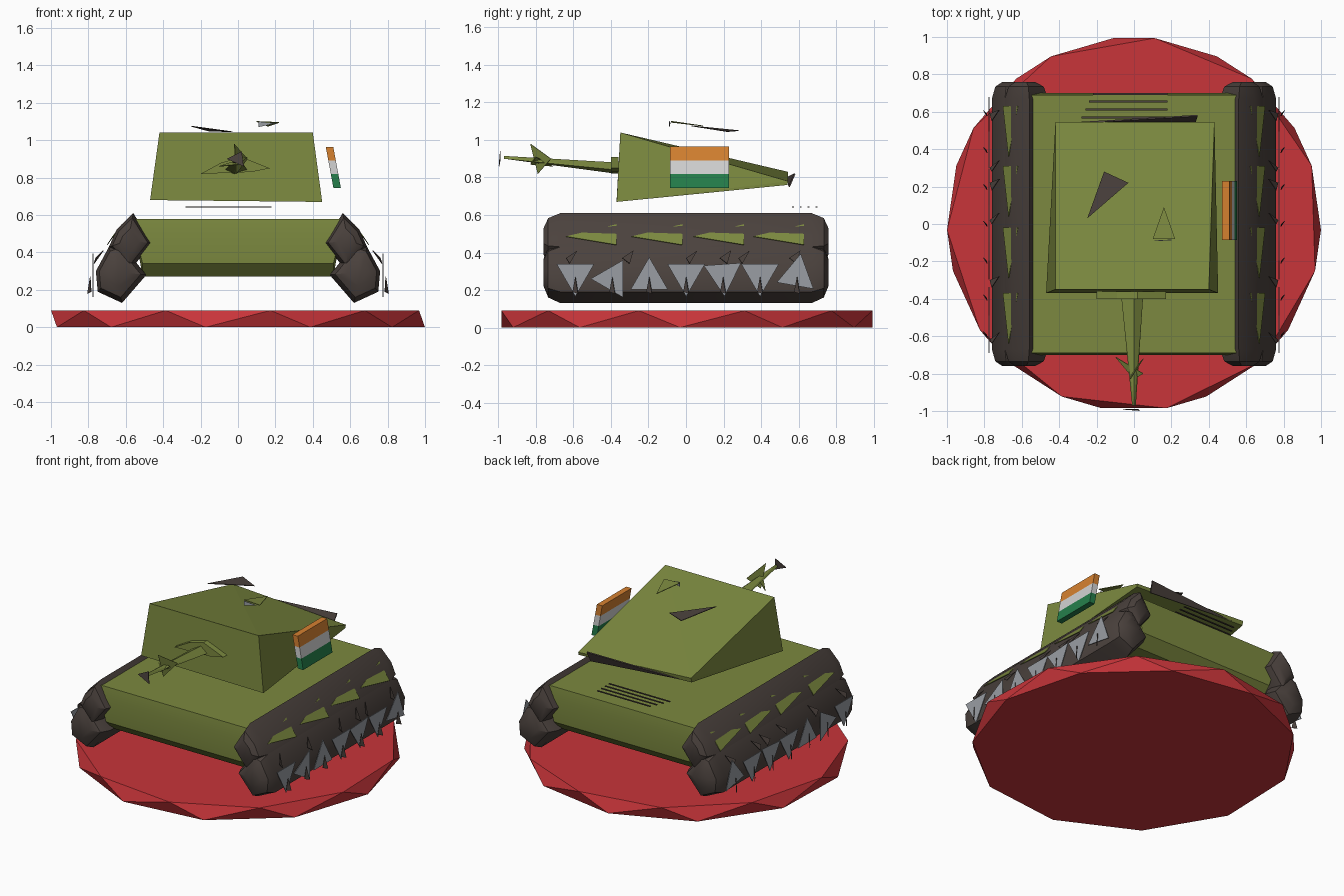
import bpy, bmesh
from math import sin, cos, pi, radians
from mathutils import Vector

if "Cube" in bpy.data.objects:
    bpy.data.objects.remove(bpy.data.objects["Cube"])


def material(name, r, g, b):
    m = bpy.data.materials.new(name)
    m.use_nodes = True
    m.diffuse_color = (r, g, b, 1)
    m.node_tree.nodes["Principled BSDF"].inputs["Base Color"].default_value = (r, g, b, 1)
    return m


RED = material("red", .58, .035, .042)
OLIVE = material("olive", .2, .25, .05)
BROWN = material("dark brown", .07, .054, .047)
GREY = material("steel grey", .32, .34, .37)
ORANGE = material("orange", .67, .22, .03)
WHITE = material("white", .65, .65, .65)
GREEN = material("green", .018, .21, .07)


def finish(name, bm, mat, smooth=False):
    bmesh.ops.recalc_face_normals(bm, faces=bm.faces)
    mesh = bpy.data.meshes.new(name)
    bm.to_mesh(mesh)
    bm.free()
    mesh.materials.append(mat)
    ob = bpy.data.objects.new(name, mesh)
    bpy.context.collection.objects.link(ob)
    if smooth:
        bpy.ops.object.select_all(action='DESELECT')
        ob.select_set(True)
        bpy.context.view_layer.objects.active = ob
        bpy.ops.object.shade_smooth_by_angle(angle=radians(35))
    return ob


def solid(name, points, mat, smooth=False):
    """Convex solid around a few corner points."""
    bm = bmesh.new()
    for p in points:
        bm.verts.new(p)
    bmesh.ops.convex_hull(bm, input=bm.verts)
    return finish(name, bm, mat, smooth)


def shard(name, points, mat, thick=.004):
    """Thin triangular plate."""
    a, b, c = map(Vector, points)
    n = (b - a).cross(c - a).normalized() * thick / 2
    return solid(name, [p + s * n for p in (a, b, c) for s in (-1, 1)], mat)


def mirror(ob):
    m = ob.modifiers.new("mirror", 'MIRROR')
    m.use_axis[0] = True
    return ob


# round base: two rings twisted against each other
SIDES = 11
ring = []
for z, twist in ((0, -10), (.09, 10)):
    for k in range(SIDES):
        a = radians(twist) + 2 * pi * k / SIDES
        ring.append((sin(a), -cos(a), z))
solid("base_disc", ring, RED)

# hull
profile = [(.69, .58), (.7, .5), (.69, .34), (.62, .27)]
solid("hull", [(sx * (.55 if z > .4 else .51), sy * y, z)
               for y, z in profile for sx in (-1, 1) for sy in (-1, 1)], OLIVE, True)


# tracks: two stacked bars with diamond sections and tapered ends
def track_bar(name, section):
    cx = sum(p[0] for p in section) / len(section)
    cz = sum(p[1] for p in section) / len(section)
    pts = []
    for y, s in ((.67, 1), (.735, .82), (.76, .45)):
        for x, z in section:
            for side in (-1, 1):
                pts.append((cx + (x - cx) * s, side * y, cz + (z - cz) * s))
    mirror(solid(name, pts, BROWN, True))


track_bar("upper_track", [(.56, .61), (.46, .45), (.58, .3), (.69, .43), (.65, .52)])
track_bar("lower_track", [(.63, .45), (.69, .43), (.76, .3), (.75, .19), (.62, .13), (.49, .28)])

# olive side guards lying on the upper track slope
for i, y in enumerate((-.64, -.29, .04, .36)):
    mirror(shard("side_guard_%d" % i,
                 [(.67, y, .485), (.62, y + .27, .55), (.70, y + .27, .44)], OLIVE))

# wheel plates: triangles, each turned a different way
turns = (180, -90, 0, 180, 176, 180, 130)
for i, turn in enumerate(turns):
    y0 = -.59 + i * .197
    z0 = .28 if turn > 90 else .26
    pts = []
    for k in range(3):
        a = radians(turn + 120 * k)
        pts.append((.775, y0 + .115 * sin(a), z0 + .115 * cos(a)))
    mirror(shard("wheel_plate_%d" % i, pts, GREY))
    # hub spike
    mirror(shard("hub_spike_%d" % i,
                 [(.785, y0 - .015, .19), (.805, y0 + .015, .18), (.79, y0, .27)], BROWN))

# return roller shards
for i, y in enumerate((-.61, -.31, .03, .21, .31, .58)):
    s = 1 if i % 2 else -1
    mirror(shard("roller_shard_%d" % i,
                 [(.76, y - .03, .37), (.72, y + .03, .41), (.77, y + .01 * s, .34)], BROWN))

# turret wedge
solid("turret", [(-.42, -.35, 1.04), (.40, -.35, 1.04), (-.47, -.37, .68), (.45, -.37, .67),
                 (-.42, .545, .83), (.43, .545, .78), (-.42, .54, .80), (.43, .54, .76)], OLIVE)

# turret rear plate
shard("turret_rear_plate", [(-.33, .54, .80), (.34, .58, .82), (.33, .55, .75)], BROWN, .008)

# gun mount, barrel, collar and muzzle
solid("gun_mount", [(x, y, z) for x, z in
                    ((-.2, .82), (-.09, .88), (.02, .91), (.17, .85), (.07, .83))
                    for y in (-.36, -.40)], OLIVE)
solid("barrel", [(-.07, -.37, .84), (.05, -.37, .84), (0, -.37, .88), (-.02, -.37, .82),
                 (.01, -.97, .90), (-.01, -.97, .90), (0, -.97, .915)], OLIVE)
shard("barrel_collar", [(-.02, -.83, .98), (.05, -.72, .90), (-.01, -.79, .82)], OLIVE)
shard("barrel_collar_cross", [(-.1, -.71, .86), (.05, -.80, .91), (0, -.83, .87)], OLIVE)
shard("muzzle", [(-.06, -.99, .90), (.02, -.99, .94), (.03, -.997, .86)], BROWN)

# hatch shards above the turret
shard("hatch", [(-.16, .28, 1.05), (-.03, .22, 1.045), (-.25, .03, 1.075)], BROWN)
shard("cupola_plate", [(.16, .09, 1.075), (.1, -.08, 1.10), (.22, -.08, 1.095)], OLIVE)
shard("cupola_edge", [(.11, -.09, 1.10), (.2, -.085, 1.09), (.11, -.09, 1.07)], GREY)

# leaning striped flag
for i, (name, mat) in enumerate((("bottom", GREEN), ("middle", WHITE), ("top", ORANGE))):
    pts = []
    for level in (i, i + 1):
        x, z = .51 - level * .0135, .745 + level * .073
        pts += [(x + dx, y, z) for dx in (0, .04) for y in (-.085, .23)]
    solid("flag_%s_stripe" % name, pts, mat)

# engine grille slats
for i in range(4):
    y = .57 + i * .042
    solid("grille_slat_%d" % i, [(x, y + dy, z) for x in (-.28 + .02 * i, .18)
                                 for dy in (-.005, .005) for z in (.64, .645)], BROWN)
